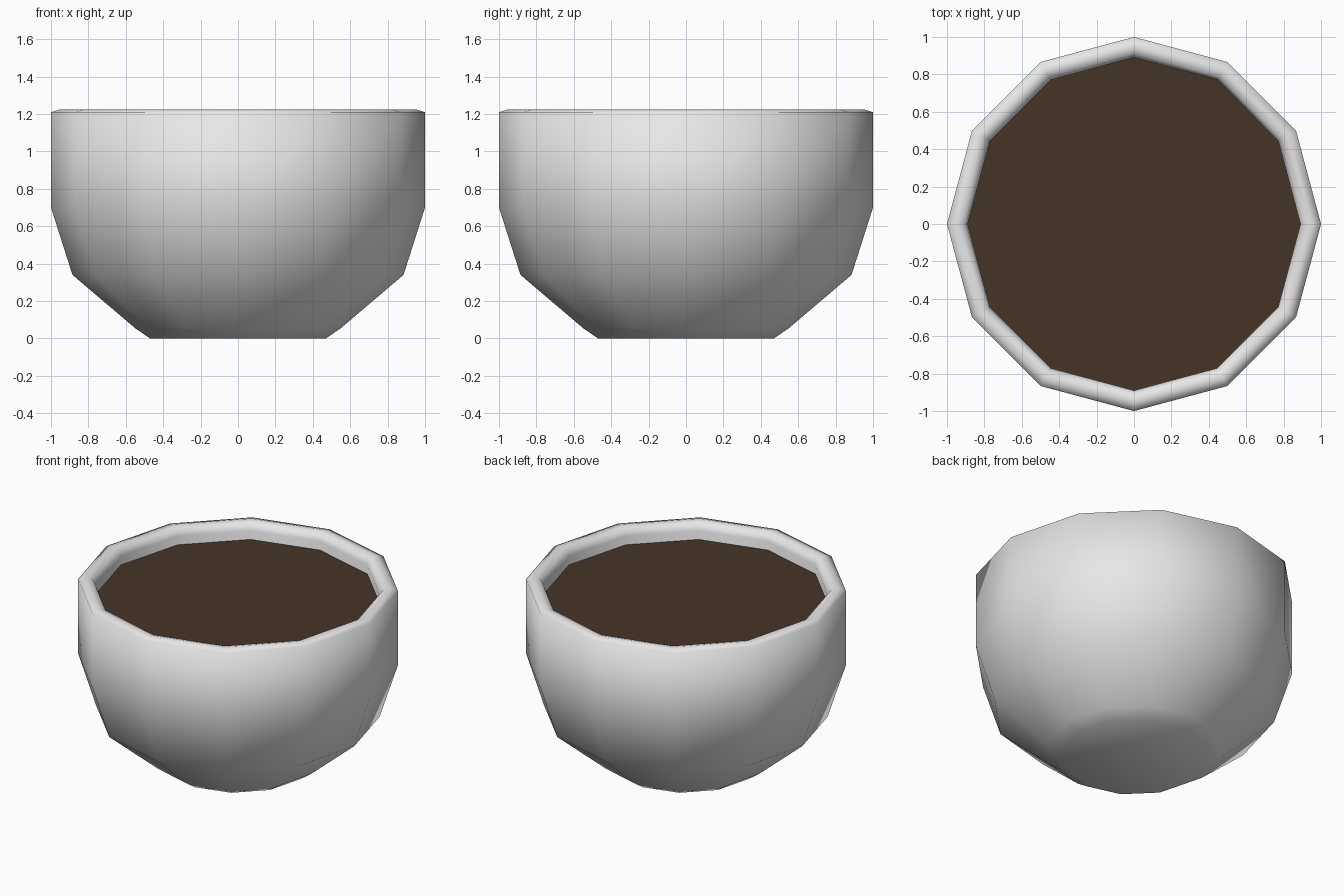
import bpy, bmesh, math

if "Cube" in bpy.data.objects:
    bpy.data.objects.remove(bpy.data.objects["Cube"])

SIDES = 12


def material(name, rgb):
    m = bpy.data.materials.new(name)
    m.diffuse_color = (*rgb, 1.0)
    m.use_nodes = True
    m.node_tree.nodes["Principled BSDF"].inputs["Base Color"].default_value = m.diffuse_color
    return m


def lathe(name, profile, mat, smooth=True):
    """Revolve (radius, z) points around z; radius 0 closes to a point-free cap."""
    bm = bmesh.new()
    rings = []
    for r, z in profile:
        rings.append([bm.verts.new((r * math.cos(math.tau * i / SIDES),
                                    r * math.sin(math.tau * i / SIDES), z))
                      for i in range(SIDES)])
    for a, b in zip(rings, rings[1:]):
        for i in range(SIDES):
            j = (i + 1) % SIDES
            bm.faces.new((a[i], a[j], b[j], b[i]))
    # caps at both ends of the profile
    if len(rings) > 1:
        bm.faces.new(rings[0][::-1])
    bm.faces.new(rings[-1])
    for f in bm.faces:
        f.smooth = smooth
    me = bpy.data.meshes.new(name)
    bm.to_mesh(me)
    bm.free()
    me.materials.append(mat)
    ob = bpy.data.objects.new(name, me)
    bpy.context.collection.objects.link(ob)
    return ob


white = material("white ceramic", (0.8, 0.8, 0.8))
brown = material("coffee brown", (0.061, 0.034, 0.018))

# Cup: outside from base to rim, then down the inside to the floor
lathe("cup", [(0.47, 0.0), (0.55, 0.055), (0.885, 0.34), (1.0, 0.70), (1.0, 1.21),
              (0.95, 1.225), (0.91, 1.215), (0.89, 1.17), (0.89, 0.72),
              (0.79, 0.40), (0.45, 0.10)], white)

# Drink: a flat twelve-sided surface just below the rim
lathe("drink_surface", [(0.89, 1.11)], brown, smooth=False)
